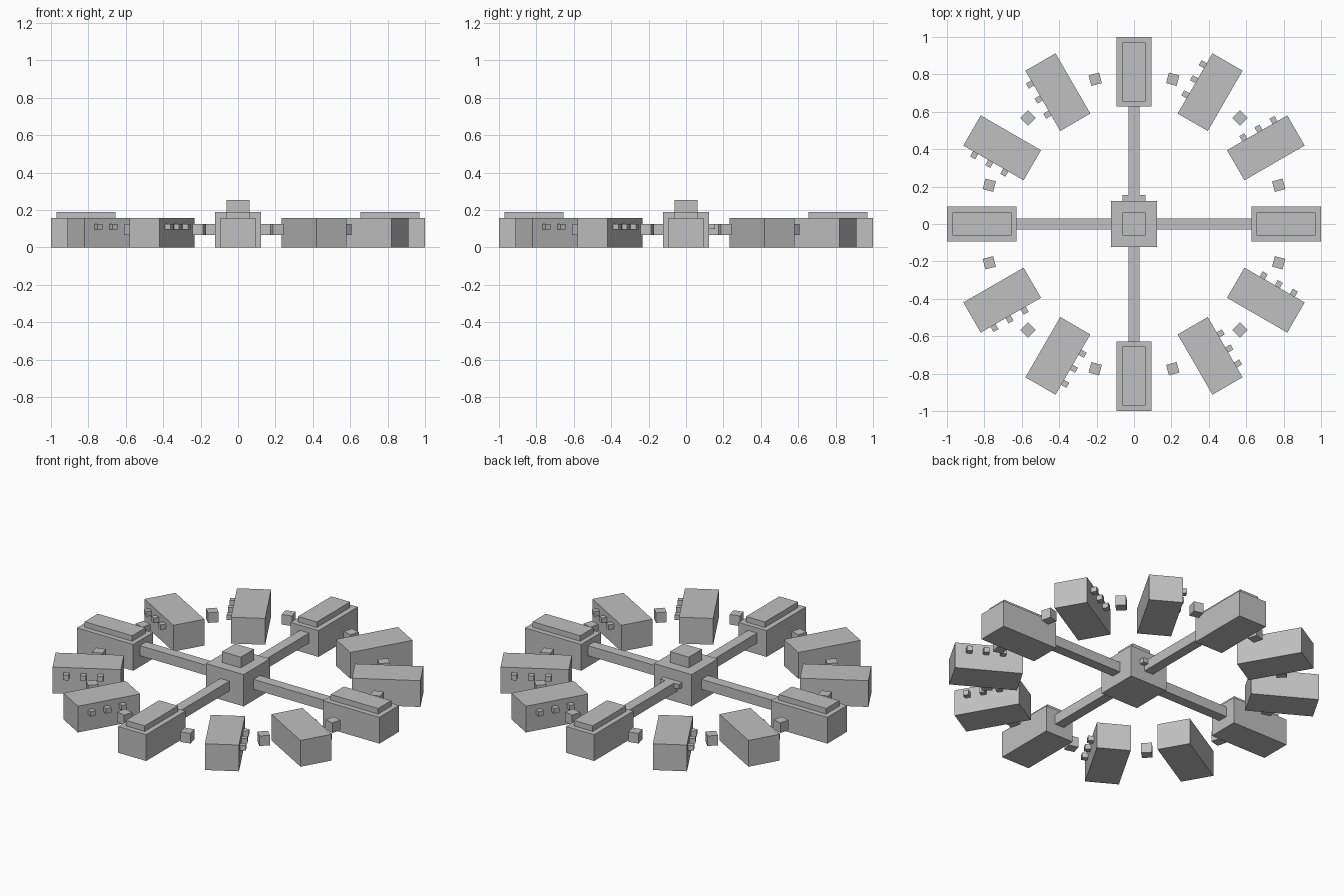
import bpy, math
from mathutils import Matrix

if "Cube" in bpy.data.objects:
    bpy.data.objects.remove(bpy.data.objects["Cube"])

grey = bpy.data.materials.new("station grey")
grey.diffuse_color = (0.53, 0.53, 0.53, 1)
grey.use_nodes = True
grey.node_tree.nodes["Principled BSDF"].inputs["Base Color"].default_value = grey.diffuse_color


def box(name, x, y, z, angle=0):
    """Box from (min, max) ranges, turned about the z axis by angle in degrees."""
    bpy.ops.mesh.primitive_cube_add(size=1)
    ob = bpy.context.object
    ob.name = name
    mid = [(a + b) / 2 for a, b in (x, y, z)]
    dim = [b - a for a, b in (x, y, z)]
    ob.data.transform(Matrix.Rotation(math.radians(angle), 4, 'Z')
                      @ Matrix.Translation(mid) @ Matrix.Diagonal((*dim, 1)))
    ob.data.materials.append(grey)
    return ob


# Central hub with cap and a small lintel on the back
box("hub", (-0.124, 0.124), (-0.124, 0.124), (0, 0.19))
box("hub_cap", (-0.062, 0.062), (-0.062, 0.062), (0.19, 0.254))
box("hub_lintel", (-0.062, 0.062), (0.12, 0.155), (0.097, 0.126))

# Ring of twelve modules
for i in range(12):
    a = 30 * i
    box(f"module_{i}", (0.628, 1.0), (-0.093, 0.093), (0, 0.157), a)
    if i % 3 == 0:
        # Main modules: roof plate and corridor to the hub
        box(f"roof_plate_{i}", (0.656, 0.97), (-0.062, 0.062), (0.157, 0.19), a)
        box(f"corridor_{i}", (0.12, 0.64), (-0.03, 0.03), (0.066, 0.126), a)
    else:
        # Side modules: three small ports on one long wall
        for k, r in enumerate((0.738, 0.831, 0.924)):
            box(f"port_{i}_{k}", (r - 0.0155, r + 0.0155), (0.09, 0.125), (0.096, 0.126), a)

    # Floating connector block between neighbouring modules
    box(f"connector_{i}", (0.772, 0.83), (-0.029, 0.029), (0.066, 0.126), a + 15)
